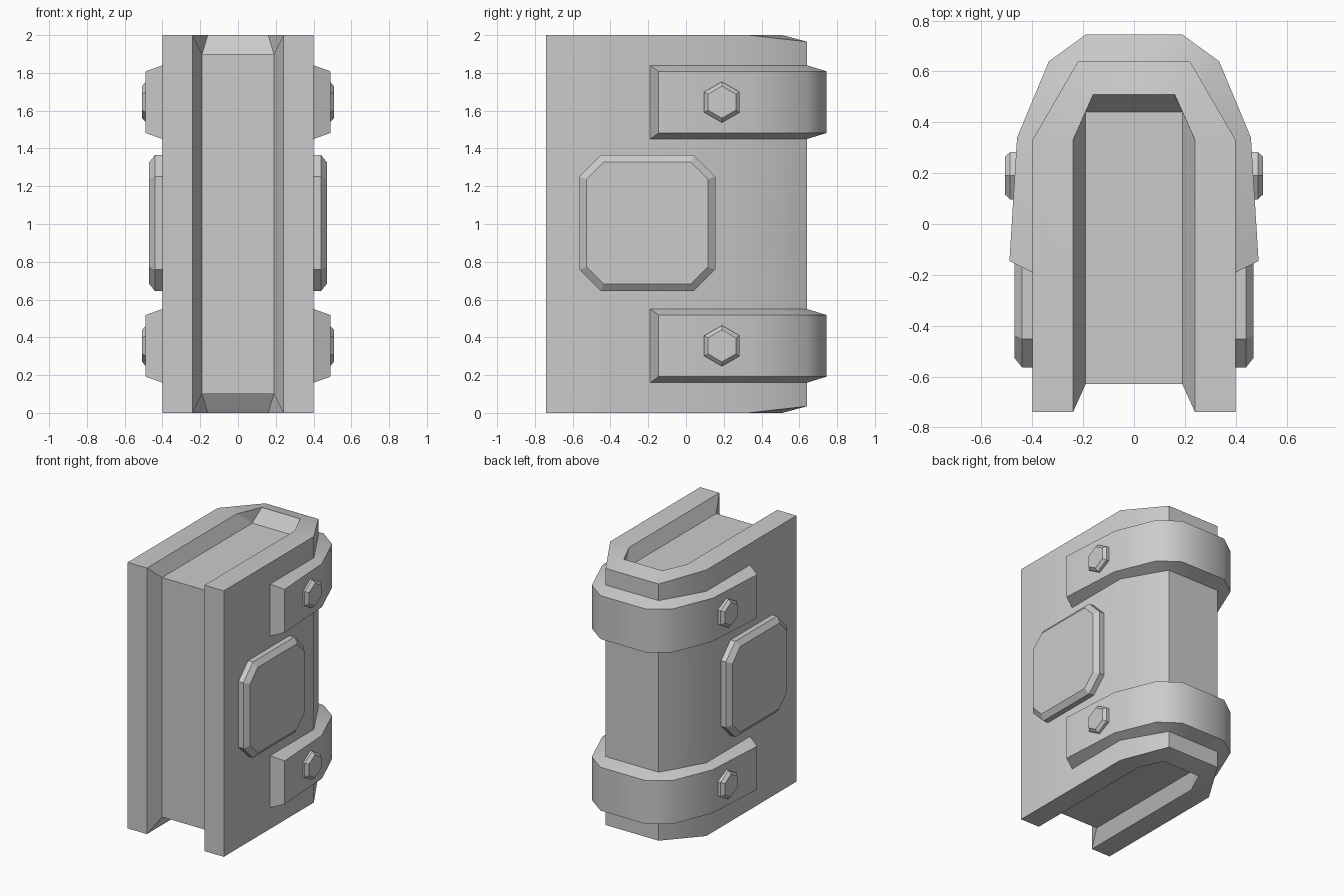
import bpy, bmesh, math

cube = bpy.data.objects.get("Cube")
if cube:
    bpy.data.objects.remove(cube)

gray = bpy.data.materials.new("plain gray")
gray.use_nodes = True
gray.diffuse_color = (0.6, 0.6, 0.6, 1)
gray.node_tree.nodes["Principled BSDF"].inputs["Base Color"].default_value = (0.6, 0.6, 0.6, 1)


def build(name, faces, angle, signs_z=(1, -1)):
    """Make a part from face outlines, mirrored left/right and optionally about mid height."""
    bm = bmesh.new()
    for sx in (1, -1):
        for sz in signs_z:
            for face in faces:
                bm.faces.new([bm.verts.new((sx * x, y, sz * z)) for x, y, z in face])
    bmesh.ops.remove_doubles(bm, verts=bm.verts, dist=0.0005)
    bmesh.ops.recalc_face_normals(bm, faces=bm.faces)
    mesh = bpy.data.meshes.new(name)
    bm.to_mesh(mesh)
    bm.free()
    mesh.materials.append(gray)
    obj = bpy.data.objects.new(name, mesh)
    obj.location.z = 1
    bpy.context.collection.objects.link(obj)
    bpy.ops.object.select_all(action='DESELECT')
    obj.select_set(True)
    bpy.context.view_layer.objects.active = obj
    bpy.ops.object.shade_smooth_by_angle(angle=math.radians(angle))
    return obj


def loft(rings, closed=True):
    """Quads between successive rings of points."""
    n = len(rings[0])
    return [(a[i], a[(i + 1) % n], b[(i + 1) % n], b[i])
            for a, b in zip(rings, rings[1:]) for i in range(n if closed else n - 1)]


def at(p, x=None, z=None):
    return (p[0] if x is None else x, p[1], p[2] if z is None else z)


# Book body: thick cover wrapped round a recessed page block (upper left quarter)
outer = [(0.4, -0.74, 1), (0.4, 0.33, 1), (0.22, 0.64, 0.965)]
inner = [(0.24, -0.74, 1), (0.24, 0.33, 1), (0.16, 0.51, 1)]
page = [(0.19, -0.63, 0.9), (0.19, 0.44, 0.9)]
body = loft([outer, inner], closed=False)
body += loft([outer, [at(p, z=0) for p in outer]], closed=False)
body += [
    (inner[0], inner[1], page[1], page[0]),
    (inner[1], inner[2], page[1]),
    (outer[2], inner[2], at(inner[2], x=0), at(outer[2], x=0)),
    (inner[2], page[1], at(page[1], x=0), at(inner[2], x=0)),
    (page[0], page[1], at(page[1], x=0), at(page[0], x=0)),
]
for a, b in [(outer[0], inner[0]), (inner[0], page[0]),
             (page[0], at(page[0], x=0)), (outer[2], at(outer[2], x=0))]:
    body.append((a, b, at(b, z=0), at(a, z=0)))
build("book_body", body, 33)

# Straps round the spine, with sloping edges
base_path = [(0.4, -0.19), (0.4, 0.33), (0.3, 0.5), (0.22, 0.64), (0, 0.64)]
top_path = [(0.49, -0.145), (0.46, 0.34), (0.335, 0.64), (0.19, 0.745), (0, 0.745)]
mid = 0.645
rings = [[(*b, mid - 0.195), (*t, mid - 0.163), (*t, mid + 0.163), (*b, mid + 0.195)]
         for b, t in zip(base_path, top_path)]
build("spine_straps", loft(rings) + [rings[0]], 40)

# Hexagonal bolts on the strap ends
hexes = [[(x, 0.19 + r * math.sin(i * math.pi / 3), mid + r * math.cos(i * math.pi / 3))
          for i in range(6)] for x, r in ((0.45, 0.108), (0.487, 0.108), (0.508, 0.085))]
build("strap_bolts", loft(hexes) + [hexes[0], hexes[-1]], 20)


# Chamfered square plates on both covers
def octagon(x, half, cut):
    c = half - cut
    corners = [(half, c), (c, half), (-c, half), (-half, c),
               (-half, -c), (-c, -half), (c, -half), (half, -c)]
    return [(x, -0.205 + y, z + 0.005) for y, z in corners]


plates = [octagon(0.39, 0.36, 0.113), octagon(0.44, 0.36, 0.113), octagon(0.47, 0.322, 0.09)]
build("cover_plates", loft(plates) + [plates[0], plates[-1]], 20, signs_z=(1,))
